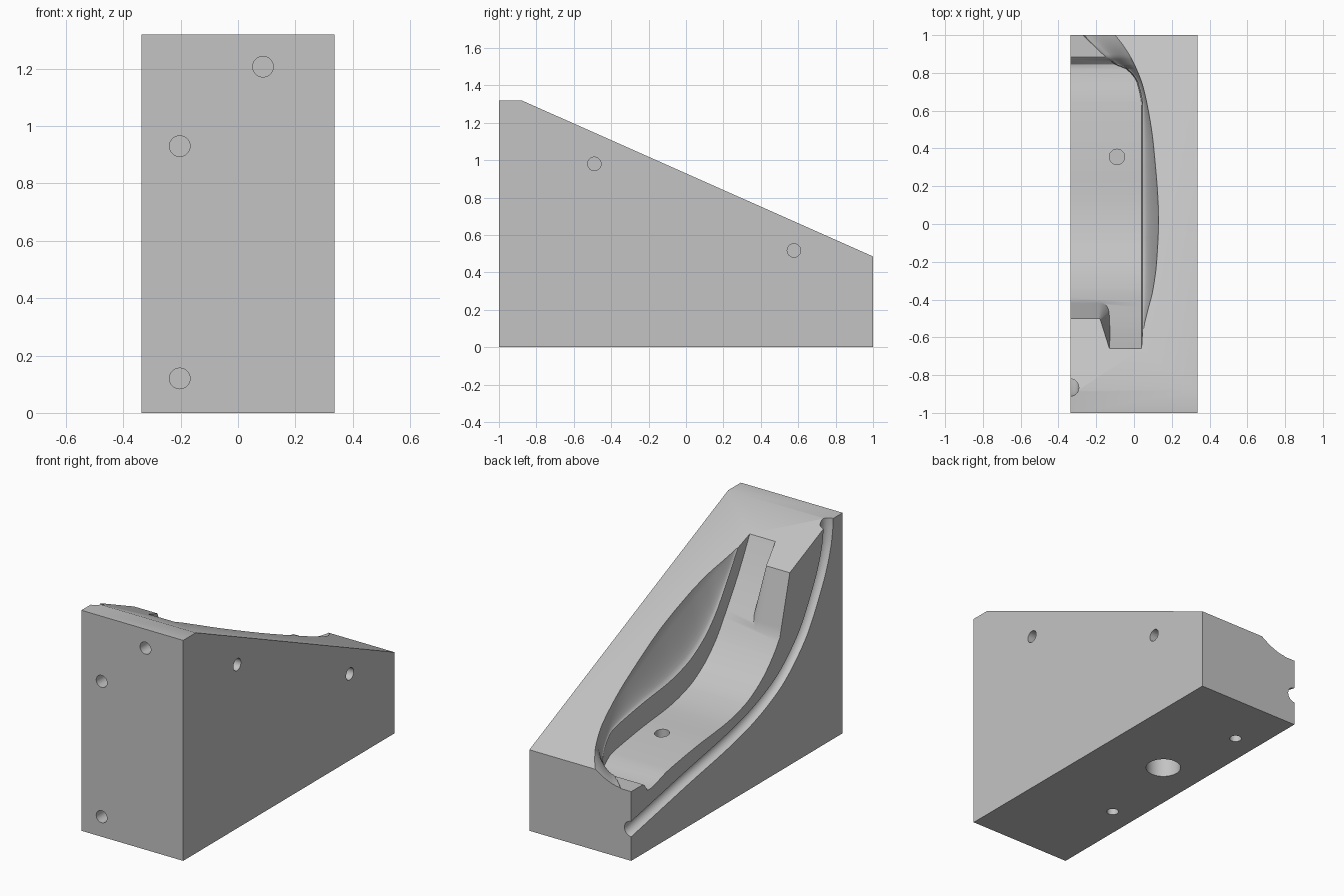
import bpy, bmesh, math
from mathutils import Vector

if "Cube" in bpy.data.objects:
    bpy.data.objects.remove(bpy.data.objects["Cube"])

W = 0.337  # half width of the block


def slope(y):
    """Height of the inclined top face."""
    return 0.485 + (1 - y) * 0.4441


def smooth(table, y):
    """Monotone smooth interpolation of (position, value) pairs."""
    n = len(table)
    d = [(table[i + 1][1] - table[i][1]) / (table[i + 1][0] - table[i][0]) for i in range(n - 1)]
    m = [d[0]] + [0 if a * b <= 0 else 2 * a * b / (a + b) for a, b in zip(d, d[1:])] + [d[-1]]
    i = max(k for k in range(n - 1) if k == 0 or table[k][0] <= y)
    h = table[i + 1][0] - table[i][0]
    t = (y - table[i][0]) / h
    return ((2 * t**3 - 3 * t**2 + 1) * table[i][1] + (t**3 - 2 * t**2 + t) * h * m[i]
            + (3 * t**2 - 2 * t**3) * table[i + 1][1] + (t**3 - t**2) * h * m[i + 1])


def loft(name, sections):
    """Closed solid through rings with equal point counts."""
    bm = bmesh.new()
    rings = [[bm.verts.new(p) for p in s] for s in sections]
    for a, b in zip(rings, rings[1:]):
        for i in range(len(a)):
            j = (i + 1) % len(a)
            bm.faces.new((a[i], a[j], b[j], b[i]))
    bm.faces.new(rings[0])
    bm.faces.new(rings[-1])
    bmesh.ops.recalc_face_normals(bm, faces=bm.faces)
    me = bpy.data.meshes.new(name)
    bm.to_mesh(me)
    bm.free()
    ob = bpy.data.objects.new(name, me)
    bpy.context.collection.objects.link(ob)
    return ob


def cut(target, cutter):
    """Subtract the cutter, then discard it."""
    cutter.hide_render = True
    bpy.context.view_layer.objects.active = target
    mod = target.modifiers.new("cut", 'BOOLEAN')
    mod.operation, mod.solver, mod.object = 'DIFFERENCE', 'EXACT', cutter
    bpy.ops.object.modifier_apply(modifier=mod.name)
    bpy.data.objects.remove(cutter)


def drill(start, end, r):
    """Round hole between two points."""
    a, b = Vector(start), Vector(end)
    q = (b - a).to_track_quat('Z', 'Y')
    ring = [q @ Vector((r * math.cos(k * math.tau / 32), r * math.sin(k * math.tau / 32), 0))
            for k in range(32)]
    cut(body, loft("hole_cutter", [[a + p for p in ring], [b + p for p in ring]]))


# Wedge block
side = [(-1, 0), (1, 0), (1, 0.485), (-0.88, 1.32), (-1, 1.32)]
body = loft("mould_half", [[(x, y, z) for y, z in side] for x in (-W, W)])

# Cavity: curved floor, steep side wall and a flare up to the rim
floor = [(-.72, 1.35), (-.66, 1.222), (-.55, 1.02), (-.44, .85), (-.34, .71), (-.22, .6),
         (-.08, .525), (.1, .48), (.36, .452), (.65, .408), (.84, .362), (.885, .413), (1.05, .415)]
inner = [(-.72, .04), (.62, .04), (.75, .015), (.82, -.04), (.845, -.1), (.885, -.15), (1.05, -.32)]
rim = [(-.72, .052), (-.56, .052), (-.47, .07), (-.35, .1), (-.2, .12), (.02, .13), (.4, .105),
       (.7, .055), (.85, 0), (.95, -.06), (1, -.1), (1.05, -.14)]
wall = [(-.72, .15), (.6, .13), (.8, .06), (.885, .004), (1.05, .004)]

stations = sorted({round(-.72 + 1.77 * k / 70, 3) for k in range(71)} | {p[0] for p in floor + inner})
sections = []
for y in stations:
    zf, xi, xr = smooth(floor, y), smooth(inner, y), smooth(rim, y)
    zi = zf + smooth(wall, y)
    zr = max(slope(y), zi + .005)
    s = [(-.45, y, 2), (-.45, y, zf), (xi, y, zf)]
    for k in range(9):
        t = k / 8
        s.append((xi + .006 + (xr - xi - .006) * t, y, zi + (zr - zi) * t**1.7))
    sections.append(s + [(xr, y, 2)])
cavity = loft("cavity_cutter", sections)

# Core left standing in the cavity, drafted with a corner that sharpens upward
core = []
for z, r in ((.6, .06), (.85, .045), (1.15, .008), (1.5, .004)):
    yb = -.42 - .267 * (z - .85)
    xs = lambda y: -.13 - .238 * (z - .94) - .42 * (y + .5)
    ring = [(-.6, -1, z), (-.6, yb, z)]
    for k in range(9):
        a = math.pi / 2 * (1 - k / 8)
        y = yb - r + r * math.sin(a)
        ring.append((xs(y) - r + r * math.cos(a), y, z))
    core.append(ring + [(xs(-1), -1, z)])
cut(cavity, loft("core_cutter", core))
cut(body, cavity)

# Half-round channel along the parting face
path = [(-.868, 1.42), (-.866, 1.3), (-.84, 1.15), (-.744, .93), (-.6, .71),
        (-.365, .52), (-.05, .4), (.5, .29), (1.05, .18)]
rings = []
for k in range(61):
    y = -.868 + 1.918 * (k / 60)**2
    p = Vector((-W, y, smooth(path, y)))
    e = .0005
    lo, hi = max(y - e, -.868), min(y + e, 1.05)
    n = Vector((0, smooth(path, lo) - smooth(path, hi), hi - lo)).normalized()
    rings.append([p + .045 * (math.cos(a) * Vector((1, 0, 0)) + math.sin(a) * n)
                  for a in (math.tau * j / 24 for j in range(24))])
cut(body, loft("channel_cutter", rings))

# Blind holes: front, side, underside, and the cavity vent
for x, z in ((.087, 1.207), (-.203, .93), (-.203, .12)):
    drill((x, -1.1, z), (x, -.85, z), .036)
for y, z in ((-.49, .98), (.577, .517)):
    drill((W + .1, y, z), (W - .12, y, z), .036)
for x, y, r, depth in ((-.185, .667, .033, .15), (-.185, -.407, .033, .15), (-.085, .155, .097, .2)):
    drill((x, y, -.1), (x, y, depth), r)
drill((-.09, .355, .8), (-.09, .355, .2), .041)

# Single grey finish
grey = bpy.data.materials.new("plain_grey")
grey.use_nodes = True
colour = (.55, .55, .55, 1)
grey.diffuse_color = colour
grey.node_tree.nodes["Principled BSDF"].inputs["Base Color"].default_value = colour
body.data.materials.clear()
body.data.materials.append(grey)

bpy.ops.object.select_all(action='DESELECT')
body.select_set(True)
bpy.context.view_layer.objects.active = body
bpy.ops.object.shade_smooth_by_angle(angle=math.radians(30))
